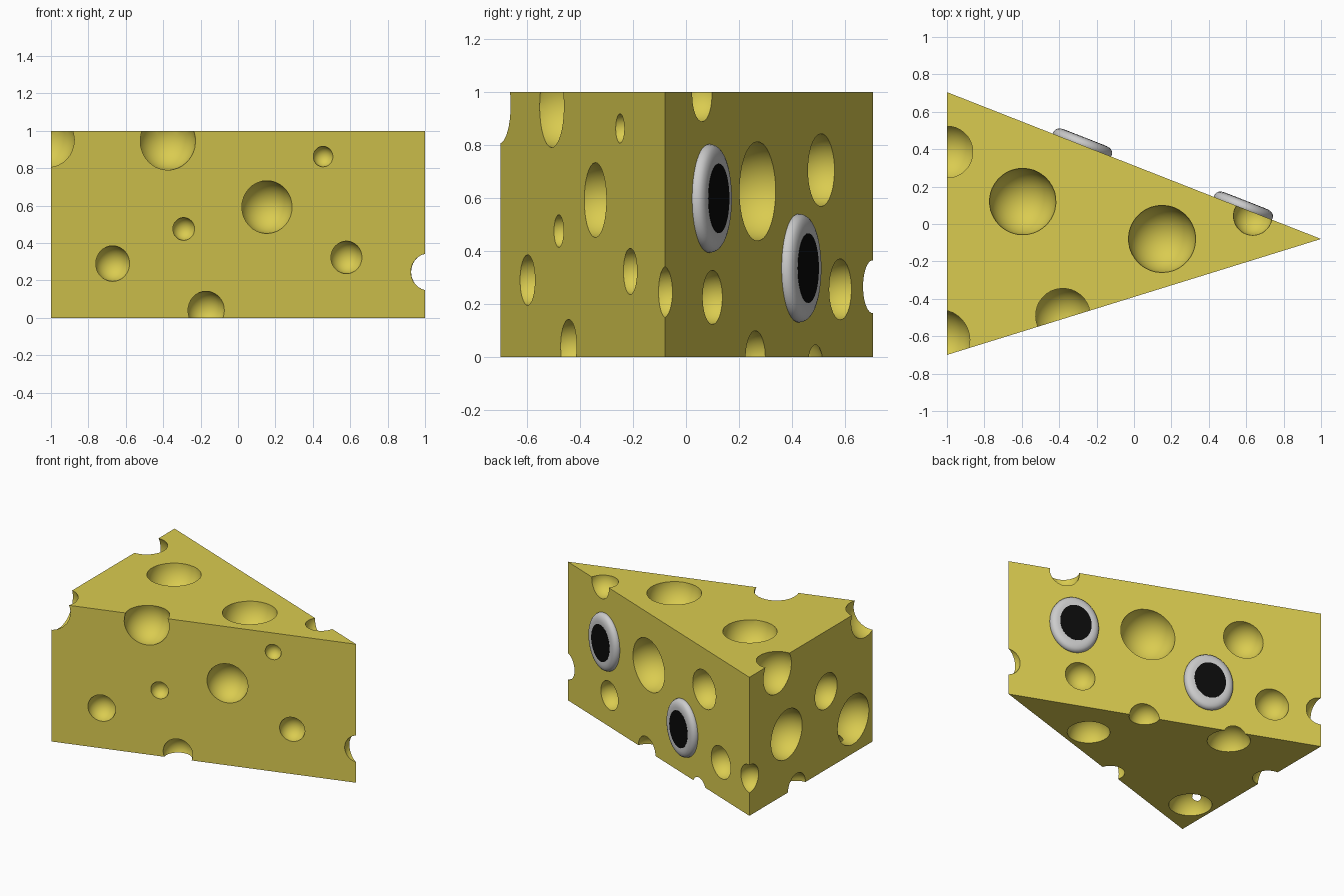
import bpy, bmesh, math
from mathutils import Matrix, Vector, Euler

if "Cube" in bpy.data.objects:
    bpy.data.objects.remove(bpy.data.objects["Cube"])


def material(name, rgb):
    m = bpy.data.materials.new(name)
    m.diffuse_color = (*rgb, 1)
    m.use_nodes = True
    m.node_tree.nodes["Principled BSDF"].inputs["Base Color"].default_value = m.diffuse_color
    return m


def make_object(name, bm, mat):
    bmesh.ops.recalc_face_normals(bm, faces=bm.faces[:])
    me = bpy.data.meshes.new(name)
    bm.to_mesh(me)
    bm.free()
    ob = bpy.data.objects.new(name, me)
    bpy.context.collection.objects.link(ob)
    me.materials.append(mat)
    return ob


def smooth(ob, angle):
    ob.data.shade_smooth()
    ob.data.set_sharp_from_angle(angle=math.radians(angle))


def bridge(bm, a, b):
    k = len(a)
    for i in range(k):
        j = (i + 1) % k
        bm.faces.new((a[i], a[j], b[j], b[i]))


yellow = material("cheese_yellow", (0.70, 0.60, 0.08))
white = material("eye_white", (0.8, 0.8, 0.8))
black = material("pupil_black", (0.003, 0.003, 0.003))


def front_y(x):
    return -0.70 + 0.31 * (x + 1)


def back_x(y):
    return -1 + (0.705 - y) / 0.3925


# Wedge block
bm = bmesh.new()
lo, hi = [[bm.verts.new((x, y, z)) for x, y in ((-1, -0.70), (1, -0.08), (-1, 0.705))] for z in (0, 1)]
bm.faces.new(lo[::-1])
bm.faces.new(hi)
bridge(bm, lo, hi)
cheese = make_object("cheese_wedge", bm, yellow)

# Holes: (x, y, z, radius), grouped by the side they open on
side_holes = [(x, front_y(x), z, r) for x, z, r in (
    (-0.67, 0.29, 0.095), (-0.29, 0.475, 0.061), (0.155, 0.592, 0.141),
    (0.455, 0.862, 0.055), (0.58, 0.323, 0.087), (-0.17, 0.04, 0.102))]
side_holes += [(back_x(y), y, z, r) for y, z, r in (
    (0.27, 0.625, 0.187), (0.51, 0.705, 0.137), (0.582, 0.255, 0.115),
    (0.10, 0.225, 0.102), (0.262, -0.003, 0.102))]
side_holes += [(-1, y, z, r) for y, z, r in (
    (0.28, 0.425, 0.178), (-0.17, 0.565, 0.127), (-0.48, 0.243, 0.178),
    (0.165, 0.0, 0.10), (0.385, 0.92, 0.16))]
# Top, bottom, then edge and corner holes
other_holes = [
    (-0.595, 0.12, 1, 0.178), (0.15, -0.08, 1, 0.18), (0.635, 0.043, 0.99, 0.104),
    (0.28, -0.127, 0, 0.14), (-0.493, 0.374, -0.03, 0.145), (-0.837, -0.425, -0.02, 0.143),
    (-0.38, -0.49, 0.945, 0.156), (-1.04, -0.62, 0.95, 0.17),
    (1.02, -0.08, 0.245, 0.099), (-1.0, 0.70, 0.265, 0.10)]


def carve(target, holes):
    bm = bmesh.new()
    tilt = Euler((0.31, 0.23, 0.17)).to_matrix().to_4x4()
    for x, y, z, r in holes:
        bmesh.ops.create_uvsphere(bm, u_segments=36, v_segments=18, radius=r,
                                  matrix=Matrix.Translation((x, y, z)) @ tilt)
    cutter = make_object("hole_cutter", bm, yellow)
    cutter.hide_render = True
    mod = target.modifiers.new("holes", 'BOOLEAN')
    mod.operation = 'DIFFERENCE'
    mod.object = cutter
    before = len(target.data.vertices)
    for solver in ('MANIFOLD', 'FLOAT'):
        mod.solver = solver
        bpy.context.view_layer.update()
        deps = bpy.context.evaluated_depsgraph_get()
        me = bpy.data.meshes.new_from_object(target.evaluated_get(deps))
        if len(me.vertices) > before:
            break
    target.modifiers.clear()
    target.data = me
    bpy.data.objects.remove(cutter)


carve(cheese, side_holes)
carve(cheese, other_holes)
smooth(cheese, 25)

# Eyes on the back face: local frame u along face, v up, n outward
n = Vector((0.3925, 1, 0)).normalized()
v = Vector((0, 0, 1))
u = v.cross(n)
RU, RV, SEG = 0.168, 0.205, 48
# Rounded rim (fraction of radius, height off face)
rim = [(0.97, -0.01), (1, 0.004), (0.99, 0.016), (0.96, 0.027), (0.91, 0.035),
       (0.83, 0.041), (0.74, 0.043), (0.64, 0.042)]


def lathe(name, profile, mat, centre):
    bm = bmesh.new()
    turns = [2 * math.pi * i / SEG for i in range(SEG)]
    rings = [[bm.verts.new((f * RU * math.cos(a), f * RV * math.sin(a), h)) for a in turns]
             for f, h in profile]
    for a, b in zip(rings, rings[1:]):
        bridge(bm, a, b)
    bm.faces.new(rings[0][::-1])
    bm.faces.new(rings[-1])
    ob = make_object(name, bm, mat)
    frame = Matrix((u, v, n)).transposed().to_4x4()
    frame.translation = centre
    ob.matrix_world = frame
    smooth(ob, 50)


for tag, x, z in (("upper", 0.582, 0.598), ("lower", -0.278, 0.335)):
    centre = (x, 0.705 - 0.3925 * (x + 1), z)
    lathe(tag + "_eye", rim, white, centre)
    lathe(tag + "_pupil", [(0.64, 0.038), (0.64, 0.0435)], black, centre)
